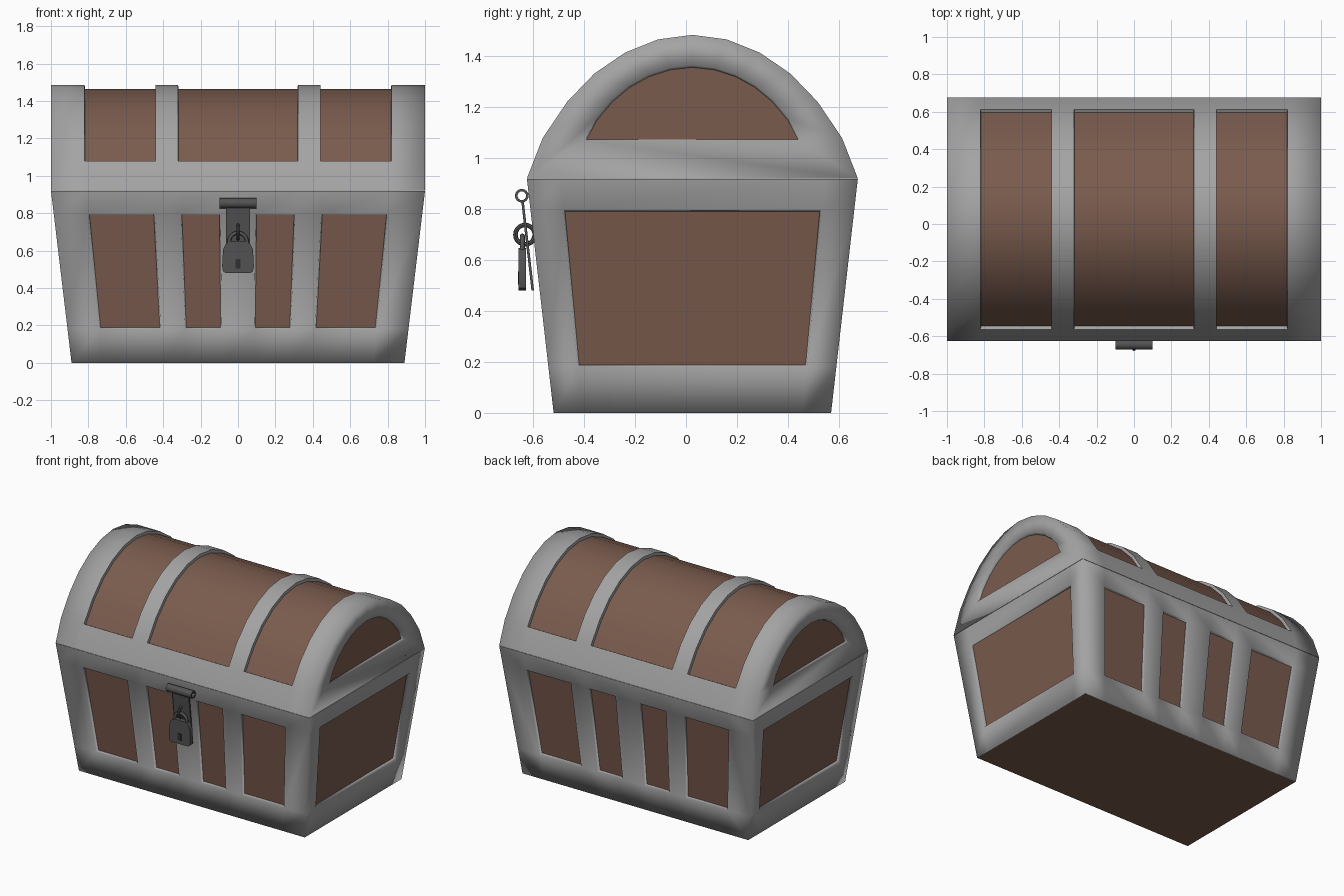
import bpy, bmesh, math
from mathutils import Vector

if "Cube" in bpy.data.objects:
    bpy.data.objects.remove(bpy.data.objects["Cube"])

CY = 0.025  # chest centre in y


def mat(name, c):
    m = bpy.data.materials.new(name)
    m.diffuse_color = (*c, 1)
    m.use_nodes = True
    m.node_tree.nodes["Principled BSDF"].inputs["Base Color"].default_value = m.diffuse_color
    return m


GREY = mat("grey metal", (0.37, 0.37, 0.37))
WOOD = mat("brown wood", (0.195, 0.105, 0.075))
DARK = mat("dark iron", (0.085, 0.085, 0.085))
BLACK = mat("keyhole black", (0.03, 0.03, 0.03))


def finish(bm, name, mats):
    me = bpy.data.meshes.new(name)
    bm.to_mesh(me)
    bm.free()
    ob = bpy.data.objects.new(name, me)
    bpy.context.collection.objects.link(ob)
    for m in mats:
        me.materials.append(m)
    return ob


def poly(bm, pts):
    return bm.faces.new([bm.verts.new(p) for p in pts])


def colour_wood(faces):
    for f in faces:
        f.material_index = 1
        for e in f.edges:
            if any(g not in faces for g in e.link_faces):
                e.smooth = False


def smooth_and_crease(bm, z):
    for f in bm.faces:
        f.smooth = True
    for e in bm.edges:  # crisp seam between body and lid
        if len(e.link_faces) == 2 and all(abs(v.co.z - z) < 1e-4 for v in e.verts):
            e.smooth = False


# --- Body: tapered box, frame cells with recessed wood panels ---
BT = 0.919


def half(z):
    t = z / 0.92
    return 0.89 + 0.11 * t, 0.545 + 0.105 * t


front_u = [-1, -.812, -.452, -.31, -.095, .095, .31, .452, .812, 1]
side_u = [-1, -.796, .796, 1]
rows = [0, 0.18, 0.795, BT]
bm = bmesh.new()
panels = []
for side in ("front", "back", "left", "right"):
    us = front_u if side in ("front", "back") else side_u
    s = 1 if side in ("back", "right") else -1

    def P(u, z):
        hx, hy = half(z)
        if us is front_u:
            return (u * hx, CY + s * hy, z)
        return (s * hx, CY + u * hy, z)

    for i in range(len(us) - 1):
        for j in range(3):
            f = poly(bm, [P(us[i], rows[j]), P(us[i + 1], rows[j]),
                          P(us[i + 1], rows[j + 1]), P(us[i], rows[j + 1])])
            if j == 1 and i % 2 == 1:
                panels.append(f)
bmesh.ops.remove_doubles(bm, verts=bm.verts, dist=1e-4)
caps = bmesh.ops.edgeloop_fill(bm, edges=[e for e in bm.edges if e.is_boundary])["faces"]
bmesh.ops.recalc_face_normals(bm, faces=bm.faces)
bmesh.ops.inset_individual(bm, faces=panels, thickness=0.008, depth=-0.02)
bottom = [f for f in caps if f.calc_center_median().z < 0.1]
bmesh.ops.inset_region(bm, faces=bottom, thickness=0.004)
smooth_and_crease(bm, BT)
for f in panels + bottom:
    colour_wood([f])
finish(bm, "chest_body", [GREY, WOOD])

# --- Lid: faceted arch with bands, wood between, half-round end panels ---
LB = 0.921
arc = [(.65, LB), (.588, 1.08), (.492, 1.222), (.385, 1.333), (.265, 1.415), (.135, 1.467)]
prof = [(-y, z) for y, z in arc] + [(0, 1.485)] + arc[::-1]
n = len(prof)
inner = [(y * .65, 1.07 + (z - LB) * .523) for y, z in prof]
cols = [-1, -.82, -.44, -.32, .32, .44, .82, 1]
bm = bmesh.new()
arch, ends = [], []
for i in range(len(cols) - 1):
    a, b = cols[i], cols[i + 1]
    for j in range(n):
        (y0, z0), (y1, z1) = prof[j], prof[(j + 1) % n]  # last one is the underside
        f = poly(bm, [(a, CY + y0, z0), (b, CY + y0, z0), (b, CY + y1, z1), (a, CY + y1, z1)])
        if i % 2 == 1 and 1 <= j <= n - 3:
            arch.append(f)
for x in (-1, 1):
    for j in range(n):
        k = (j + 1) % n
        poly(bm, [(x, CY + q[0], q[1]) for q in (prof[j], prof[k], inner[k], inner[j])])
    ends.append(poly(bm, [(x, CY + y, z) for y, z in inner]))
bmesh.ops.remove_doubles(bm, verts=bm.verts, dist=1e-4)
bmesh.ops.recalc_face_normals(bm, faces=bm.faces)
bmesh.ops.inset_region(bm, faces=arch, thickness=0.002, depth=-0.02, use_even_offset=True)
bmesh.ops.inset_individual(bm, faces=ends, thickness=0.008, depth=-0.02)
smooth_and_crease(bm, LB)
colour_wood(arch)
for f in ends:
    colour_wood([f])
for e in bm.edges:  # crisp recess rims on the arch
    if len(e.link_faces) == 2 and e.calc_face_angle(0) > 1.2 and max(abs(v.co.x) for v in e.verts) < .9:
        e.smooth = False
finish(bm, "chest_lid", [GREY, WOOD])


# --- Lock parts ---
def box(name, size, loc, m, rot=0):
    bm = bmesh.new()
    bmesh.ops.create_cube(bm, size=1)
    bmesh.ops.scale(bm, vec=size, verts=bm.verts)
    ob = finish(bm, name, [m])
    ob.location = loc
    ob.rotation_euler.x = rot
    return ob


def smooth(ob):
    for p in ob.data.polygons:
        p.use_smooth = True
    ob.data.set_sharp_from_angle(angle=math.radians(40))


# hinge tube: hollow ring section swept along x
bm = bmesh.new()
N = 16
for k in range(N):
    ring = []
    for t in (k, k + 1):
        c, s = math.cos(2 * math.pi * t / N), math.sin(2 * math.pi * t / N)
        ring.append([(x, -.645 + r * c, .853 + r * s)
                     for x, r in ((-.1, .027), (.1, .027), (.1, .017), (-.1, .017))])
    for q in range(4):
        w = (q + 1) % 4
        poly(bm, [ring[0][q], ring[0][w], ring[1][w], ring[1][q]])
bmesh.ops.remove_doubles(bm, verts=bm.verts, dist=1e-5)
bmesh.ops.recalc_face_normals(bm, faces=bm.faces)
smooth(finish(bm, "hasp_tube", [DARK]))

# hasp plate, leaning in towards the body
box("hasp_plate", (.13, .01, .35), (0, -.622, .655), DARK, math.atan2(.04, .35))

# staple ring standing in the plate
bpy.ops.mesh.primitive_torus_add(major_radius=.038, minor_radius=.009, major_segments=20,
                                 minor_segments=8, location=(0, -.632, .70),
                                 rotation=(0, math.pi / 2, 0))
staple = bpy.context.object
staple.name = "staple_ring"
staple.data.materials.append(DARK)
smooth(staple)

# padlock body: chamfered outline extruded in y
outline = [(.066, .48), (.08, .49), (.085, .515), (.08, .605), (.066, .635), (.045, .648)]
outline += [(-x, z) for x, z in reversed(outline)]
bm = bmesh.new()
f = poly(bm, [(x, -.658, z) for x, z in outline])
r = bmesh.ops.extrude_face_region(bm, geom=[f])
bmesh.ops.translate(bm, vec=(0, .03, 0), verts=[v for v in r["geom"] if isinstance(v, bmesh.types.BMVert)])
bmesh.ops.recalc_face_normals(bm, faces=bm.faces)
smooth(finish(bm, "padlock_body", [DARK]))
box("keyhole", (.028, .004, .05), (0, -.6585, .53), BLACK)

# padlock shackle: bevelled arch path
path = [(-.047, .63)] + [(.047 * -math.cos(a), .65 + .045 * math.sin(a))
                         for a in [math.pi * i / 10 for i in range(11)]] + [(.047, .63)]
cu = bpy.data.curves.new("padlock_shackle", "CURVE")
cu.dimensions = "3D"
cu.bevel_depth = .01
cu.bevel_resolution = 2
sp = cu.splines.new("POLY")
sp.points.add(len(path) - 1)
for p, (x, z) in zip(sp.points, path):
    p.co = (x, -.643, z, 1)
cu.materials.append(DARK)
bpy.context.collection.objects.link(bpy.data.objects.new("padlock_shackle", cu))
